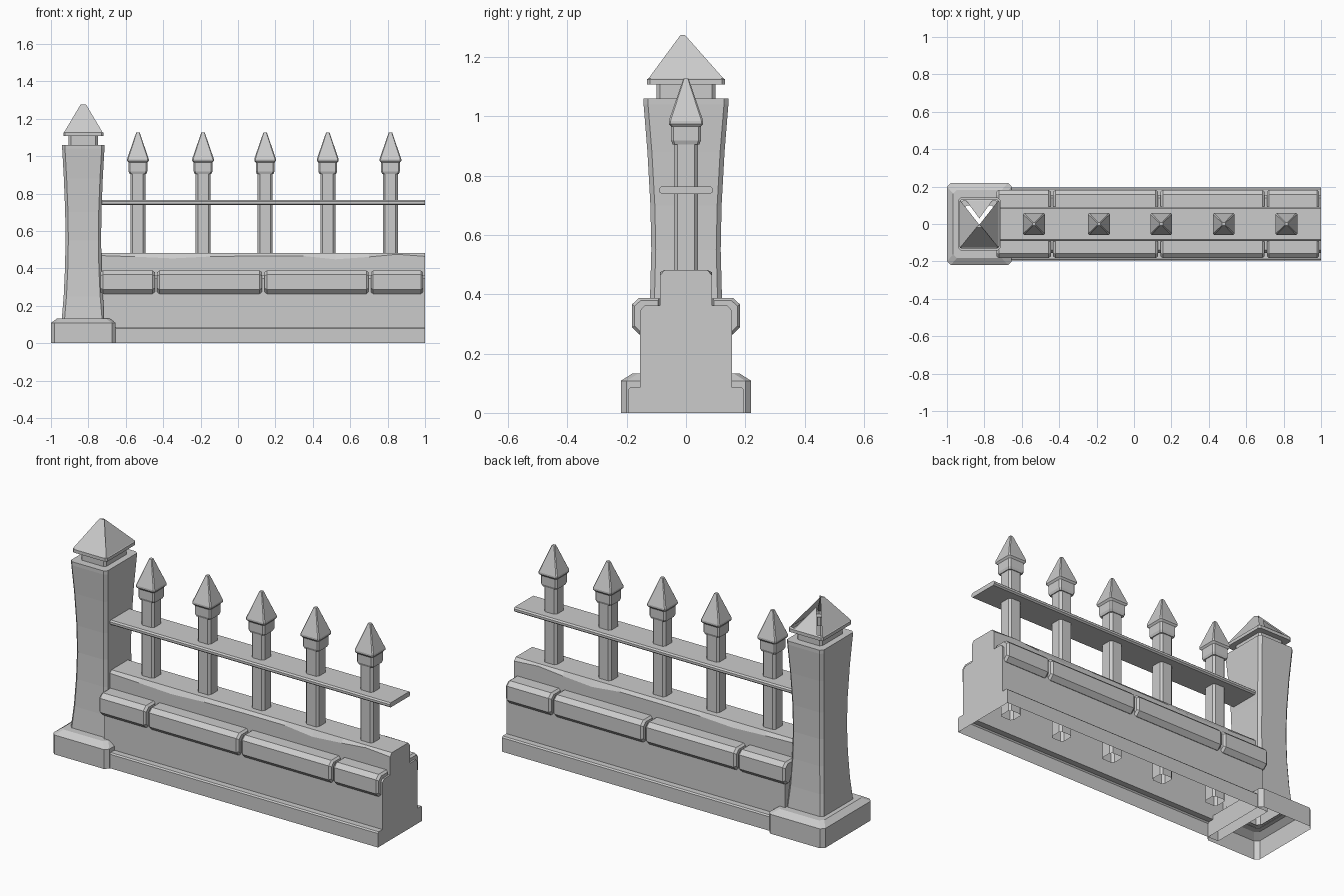
import bpy, bmesh

if "Cube" in bpy.data.objects:
    bpy.data.objects.remove(bpy.data.objects["Cube"])

PX = -0.827  # pillar centre


def make(name, verts, faces):
    mesh = bpy.data.meshes.new(name)
    mesh.from_pydata(verts, [], faces)
    bm = bmesh.new()
    bm.from_mesh(mesh)
    bmesh.ops.recalc_face_normals(bm, faces=bm.faces)
    bm.to_mesh(mesh)
    bm.free()
    ob = bpy.data.objects.new(name, mesh)
    bpy.context.collection.objects.link(ob)
    return ob


def bridge(name, rings, closed=True, cap_start=False, cap_end=False):
    """Skin a list of equal-length rings."""
    n = len(rings[0])
    verts = [p for r in rings for p in r]
    faces = []
    for k in range(len(rings) - 1):
        for i in range(n if closed else n - 1):
            j = (i + 1) % n
            faces.append((k*n + i, k*n + j, (k+1)*n + j, (k+1)*n + i))
    if cap_start:
        faces.append(tuple(range(n)))
    if cap_end:
        faces.append(tuple(range((len(rings) - 1)*n, len(rings)*n)))
    return make(name, verts, faces)


def rect(cx, hx, hy, z, c):
    """Rectangle with clipped corners, centred on (cx, 0)."""
    return [(cx + sx, sy, z) for sx, sy in (
        (hx, -hy + c), (hx, hy - c), (hx - c, hy), (-hx + c, hy),
        (-hx, hy - c), (-hx, -hy + c), (-hx + c, -hy), (hx - c, -hy))]


def tower(name, cx, levels, cap_end=False):
    return bridge(name, [rect(cx, *l) for l in levels], cap_end=cap_end)


def sweep(name, profile, x0, x1, closed=True):
    """Extrude a (y, z) profile along x."""
    return bridge(name, [[(x, y, z) for y, z in profile] for x in (x0, x1)],
                  closed, True, True)


# Pillar base, flared shaft with neck, cap brim
tower("pillar_base", PX, [(.173, .22, 0, .02), (.173, .22, .108, .02),
                          (.14, .182, .132, .02), (.10, .12, .132, .02)])
tower("pillar_shaft", PX, [
    (.115, .142, .13, .015), (.105, .130, .25, .015), (.098, .121, .40, .015),
    (.095, .117, .55, .015), (.097, .120, .70, .015), (.104, .130, .88, .015),
    (.113, .143, 1.04, .015), (.113, .143, 1.06, .015),
    (.078, .10, 1.06, .012), (.078, .10, 1.11, .012)])
tower("cap_brim", PX, [(.078, .10, 1.107, .012), (.107, .131, 1.107, .01),
                       (.107, .131, 1.125, .01), (.098, .122, 1.13, .01)])

# Pyramid cap, whose rear slope is a loose panel with open slits beside it
a, b, zb, zt = .103, .127, 1.127, 1.275
make("pillar_cap", [
    (PX - a, -b, zb), (PX + a, -b, zb), (PX + a, b, zb), (PX - a, b, zb),
    (PX - .015, -.018, zt), (PX + .015, -.018, zt), (PX, -.004, zt),
    (PX - .07, .125, zb), (PX + .07, .125, zb), (PX, .03, 1.235)],
    [(0, 1, 5, 4), (1, 2, 6, 5), (3, 0, 4, 6), (4, 5, 6), (7, 8, 9)])

# Low wall with plinth step, open underneath
half = [(.195, 0), (.195, .078), (.188, .085), (.155, .085), (.155, .345), (.14, .362)]
sweep("wall_body", half + [(-y, z) for y, z in reversed(half)], -.72, 1, closed=False)

# Worn coping with uneven chamfer along its top edges
stations = [(-.73, .468), (-.55, .462), (-.35, .453), (-.15, .463), (.1, .466),
            (.35, .466), (.52, .448), (.7, .461), (.85, .475), (1, .464)]
rings = []
for x, zc in stations:
    h = [(.087, .36), (.087, zc), (.072, .482)]
    rings.append([(x, y, z) for y, z in h + [(-y, z) for y, z in reversed(h)]])
bridge("coping", rings, True, True, True)

# Edge stones along both faces of the wall
prof = [(.09, .36), (.09, .388), (.158, .388), (.182, .366), (.182, .288), (.158, .264), (.14, .264)]
cy, cz = .12, .325
for side, label in ((-1, "front"), (1, "back")):
    for x0, x1 in ((-.735, -.445), (-.432, .128), (.142, .698), (.71, .99)):
        rings = []
        for x, s in ((x0, .86), (x0 + .012, 1), (x1 - .012, 1), (x1, .86)):
            rings.append([(x, side*(cy + (y - cy)*s), cz + (z - cz)*s) for y, z in prof])
        bridge("edge_stone_" + label, rings, True, True, True)

# Flat rail with clipped edges
sweep("rail", [(.09, .745), (.09, .757), (.082, .764), (-.082, .764),
               (-.09, .757), (-.09, .745), (-.082, .738), (.082, .738)], -.735, 1)

# Pickets with spear heads
for x in (-.535, -.187, .145, .48, .815):
    tower("picket_shaft", x, [(.04, .04, .08, .012), (.04, .04, .92, .012)])
    tower("picket_head", x, [
        (.038, .038, .905, .008), (.045, .045, .905, .008), (.05, .05, .918, .008),
        (.05, .05, .965, .008), (.058, .058, .975, .006), (.058, .058, .985, .006),
        (.009, .009, 1.127, .003)], cap_end=True)
